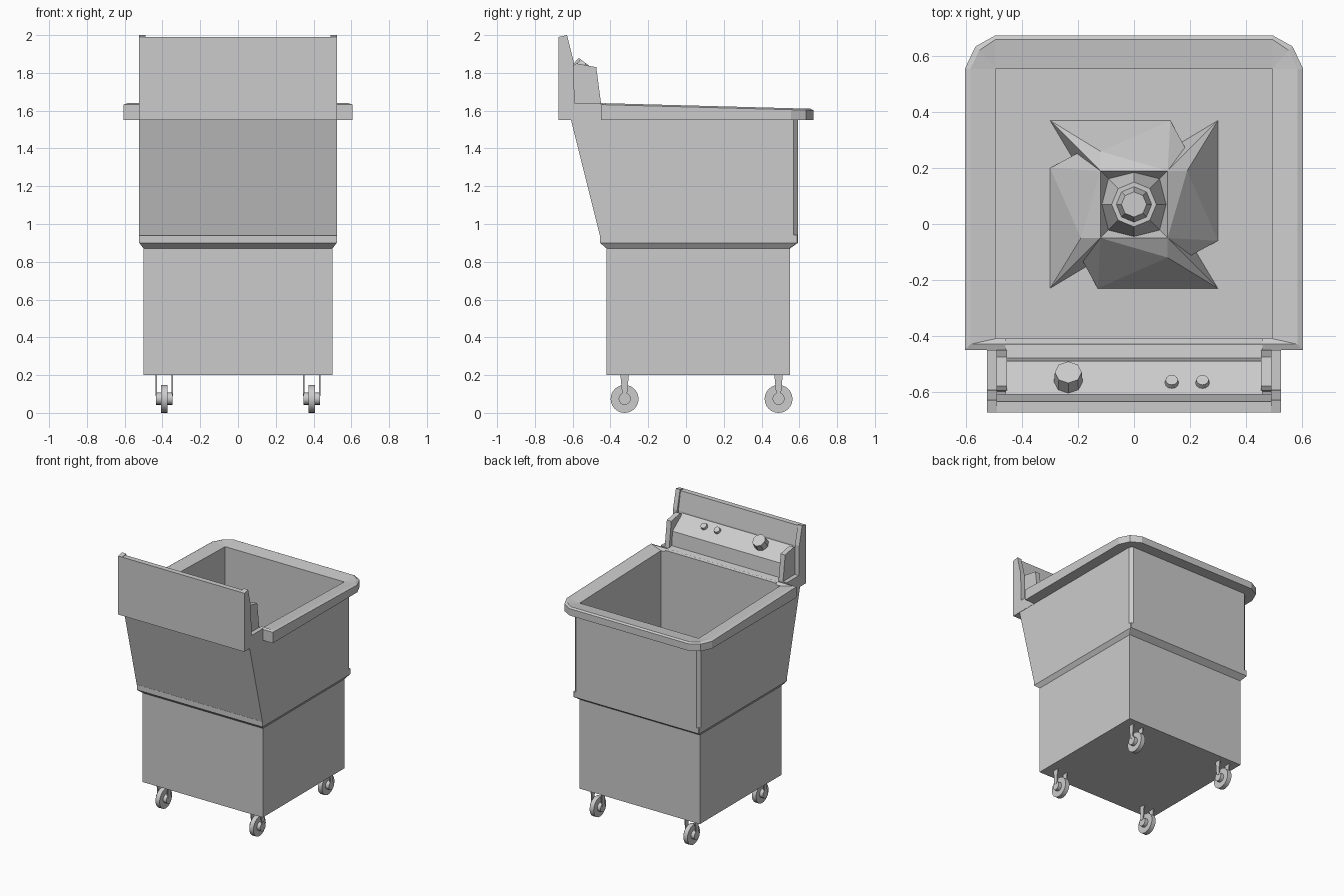
import bpy, bmesh, math
from mathutils import Vector, Matrix

if "Cube" in bpy.data.objects:
    bpy.data.objects.remove(bpy.data.objects["Cube"])


def finish(name, bm):
    bmesh.ops.remove_doubles(bm, verts=bm.verts, dist=1e-5)
    bmesh.ops.recalc_face_normals(bm, faces=bm.faces)
    me = bpy.data.meshes.new(name)
    bm.to_mesh(me)
    bm.free()
    ob = bpy.data.objects.new(name, me)
    bpy.context.collection.objects.link(ob)
    return ob


def loft(name, rings, cap_start=True, cap_end=True):
    bm = bmesh.new()
    vs = [[bm.verts.new(p) for p in r] for r in rings]
    n = len(rings[0])
    for a, b in zip(vs, vs[1:]):
        for i in range(n):
            bm.faces.new((a[i], a[(i + 1) % n], b[(i + 1) % n], b[i]))
    if cap_start:
        bm.faces.new(vs[0][::-1])
    if cap_end:
        bm.faces.new(vs[-1])
    return finish(name, bm)


def extrude_x(name, prof, x0, x1):
    return loft(name, [[(x, y, z) for y, z in prof] for x in (x0, x1)])


def cylinder(name, loc, axis, r1, r2, depth, seg):
    bm = bmesh.new()
    rot = Vector((0, 0, 1)).rotation_difference(Vector(axis)).to_matrix().to_4x4()
    bmesh.ops.create_cone(bm, cap_ends=True, segments=seg, radius1=r1, radius2=r2,
                          depth=depth, matrix=Matrix.Translation(loc) @ rot)
    return finish(name, bm)


def mirrored(half):
    return half + [(-x, y) for x, y in reversed(half)]


# lower cabinet
extrude_x("lower_cabinet", [(-.42, .2), (.55, .2), (.55, .87), (-.42, .87)], -.5, .5)


# upper body: flared skirt, sloped front, chamfered rear corners
def body_ring(w, yf, yb, c, z):
    return [(x, y, z) for x, y in mirrored([(w, yf), (w, yb - c), (w - c, yb)])]


loft("upper_body", [body_ring(.5, -.42, .55, .004, .87),
                    body_ring(.523, -.455, .592, .004, .9),
                    body_ring(.523, -.455, .592, .004, .94),
                    body_ring(.523, -.457, .592, .022, .942),
                    body_ring(.523, -.61, .592, .022, 1.555)], cap_end=False)


# rim and tub as one continuous skin
def top(y):
    return 1.64 - .03 * (y + .45) / 1.12


outer = mirrored([(.605, -.45), (.605, .555), (.567, .635), (.495, .675)])
lip = mirrored([(.585, -.43), (.585, .555), (.553, .621), (.495, .66)])
inner = mirrored([(.495, -.41), (.495, .555), (.495, .555), (.495, .555)])
under = mirrored([(.515, -.43), (.515, .56), (.505, .575), (.495, .585)])
loft("rim_and_tub", [[(x, y, 1.55) for x, y in under],
                     [(x, y, 1.55) for x, y in outer],
                     [(x, y, top(y) - .008) for x, y in outer],
                     [(x, y, top(y)) for x, y in lip],
                     [(x, y, top(y) - .015) for x, y in inner]], False, False)
walls = [(.495, -.41), (.495, .555), (-.495, .555), (-.495, -.41)]
loft("tub", [[(x, y, top(y) - .015) for x, y in walls],
             [(x, y, .95) for x, y in walls]], False, True)

# agitator: pinwheel of four fins around a tapered post
bm = bmesh.new()
fin = [(-.3, .3, 0), (.13, .3, 0), (-.12, .19, .16), (.19, .19, .08),
       (-.12, .12, .2), (.12, .12, .2), (-.12, 0, 0), (.12, 0, 0)]
for k in range(4):
    turn = Matrix.Translation((0, .07, .95)) @ Matrix.Rotation(k * math.pi / 2, 4, 'Z')
    verts = [bm.verts.new(turn @ Vector(p)) for p in fin]
    res = bmesh.ops.convex_hull(bm, input=verts)
finish("agitator_fins", bm)
cylinder("agitator_hub", (0, .07, 1.14), (0, 0, 1), .15, .08, .18, 8)
cylinder("agitator_cap", (0, .07, 1.255), (0, 0, 1), .065, .045, .06, 8)

# control console
extrude_x("backboard", [(-.675, 1.55), (-.675, 1.99), (-.635, 1.99), (-.61, 1.85),
                        (-.61, 1.55)], -.5, .5)
extrude_x("control_panel", [(-.64, 1.56), (-.64, 1.84), (-.61, 1.84), (-.49, 1.75),
                            (-.48, 1.645), (-.41, 1.635), (-.41, 1.56)], -.46, .46)
for s, side in ((1, "right"), (-1, "left")):
    extrude_x(side + "_outer_cheek", [(-.675, 1.55), (-.675, 1.99), (-.63, 2), (-.595, 1.86),
                                      (-.59, 1.64), (-.45, 1.64), (-.45, 1.55)],
              s * .49, s * .525)
    extrude_x(side + "_inner_cheek", [(-.6, 1.56), (-.595, 1.84), (-.58, 1.85), (-.475, 1.83),
                                      (-.45, 1.64), (-.45, 1.56)], s * .455, s * .492)

# knob and buttons along the panel normal
normal = Vector((0, .6, .8))
cylinder("control_knob", Vector((-.235, -.563, 1.807)) + normal * .02, normal, .052, .048, .07, 8)
for i, x in enumerate((.135, .245)):
    cylinder("button_%d" % (i + 1), Vector((x, -.568, 1.809)) + normal * .005, normal,
             .026, .022, .025, 12)

# casters
for x in (-.39, .39):
    for y in (-.325, .49):
        for nm, r, d, seg in (("caster_wheel", .074, .034, 24), ("caster_hub", .032, .088, 16)):
            ob = cylinder(nm, (x, y, .075), (1, 0, 0), r, r, d, seg)
            if nm == "caster_wheel":
                ob.location.z = -.001
            bpy.context.view_layer.objects.active = ob
            ob.select_set(True)
            bpy.ops.object.shade_smooth_by_angle(angle=math.radians(35))
            ob.select_set(False)
        prof = [(y - .022, .2), (y + .022, .2), (y + .012, .09), (y - .012, .09)]
        for s in (-1, 1):
            extrude_x("caster_fork", prof, x + s * .038, x + s * .046)
